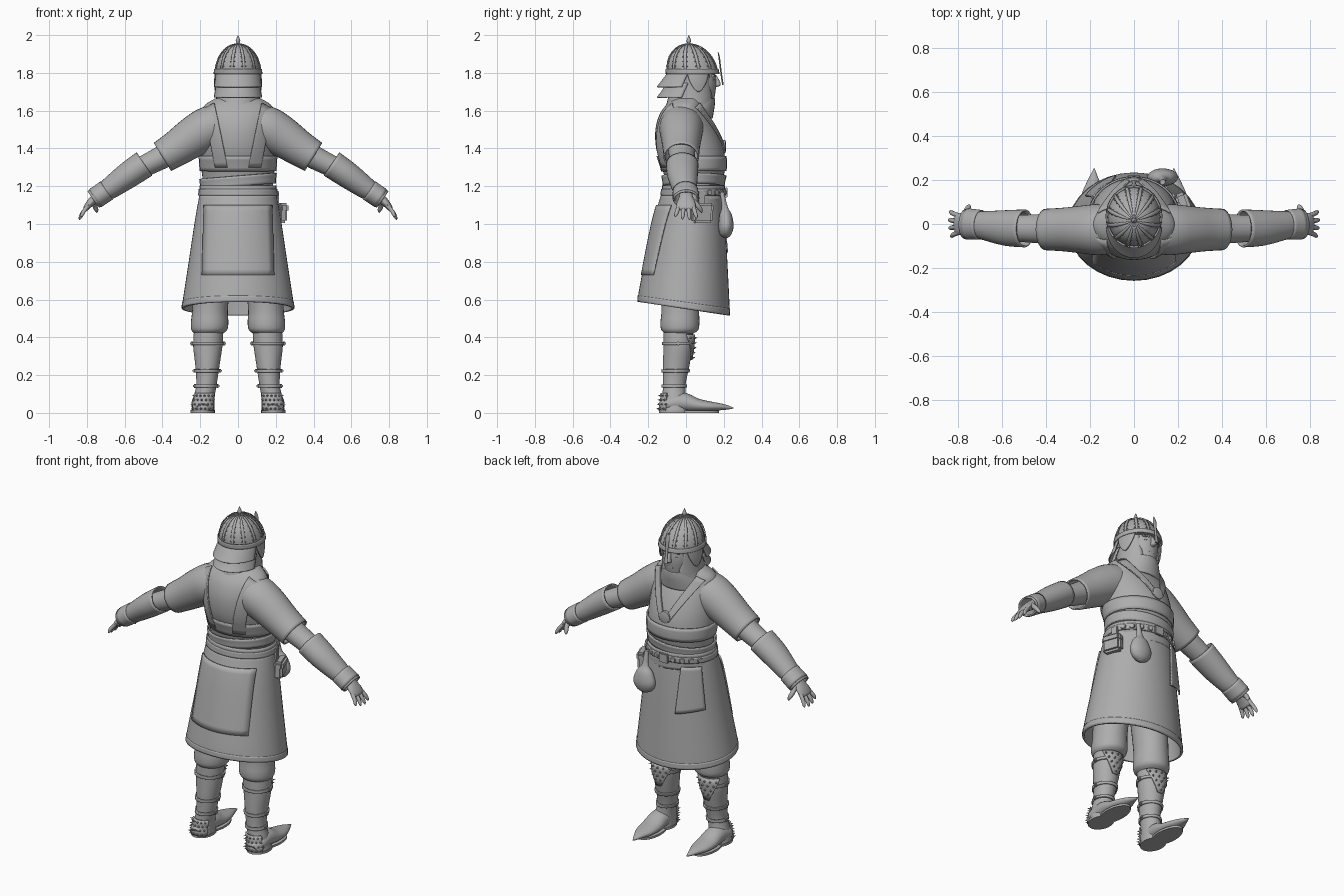
import bpy, bmesh
from math import sin, cos, pi, radians, sqrt
from mathutils import Vector, Matrix

if "Cube" in bpy.data.objects:
    bpy.data.objects.remove(bpy.data.objects["Cube"])

GREY = (0.42, 0.42, 0.42, 1)
clay = bpy.data.materials.new("clay_grey")
clay.use_nodes = True
clay.diffuse_color = GREY
clay.node_tree.nodes["Principled BSDF"].inputs["Base Color"].default_value = GREY
parts = []


def finish(name, bm, mirror=False, thick=0):
    bmesh.ops.recalc_face_normals(bm, faces=bm.faces)
    mesh = bpy.data.meshes.new(name)
    bm.to_mesh(mesh)
    bm.free()
    mesh.materials.append(clay)
    ob = bpy.data.objects.new(name, mesh)
    bpy.context.collection.objects.link(ob)
    if thick:
        mod = ob.modifiers.new("thickness", "SOLIDIFY")
        mod.thickness, mod.offset = thick, 0
    if mirror:
        ob.modifiers.new("mirror", "MIRROR").use_mirror_merge = False
    parts.append(ob)
    return ob


def smooth(rows, k=4):
    """Catmull-Rom through rows of (x, y, z, radius_a, radius_b)."""
    out = []
    for i in range(len(rows) - 1):
        p = [rows[max(0, min(len(rows) - 1, i + d))] for d in (-1, 0, 1, 2)]
        for s in range(k):
            t = s / k
            out.append(tuple(b + t / 2 * (c - a + t * (2*a - 5*b + 4*c - d + t * (3*(b - c) + d - a)))
                             for a, b, c, d in zip(*p)))
    return out + [tuple(rows[-1])]


def loft(name, rows, side=(1, 0, 0), n=32, span=None, flat=False, mirror=False, thick=0, cap=True, k=4):
    """Skin elliptical rings along a path; span gives an open arc in degrees."""
    rows, side = smooth(rows, k), Vector(side)
    bm, rings = bmesh.new(), []
    for i, r in enumerate(rows):
        along = Vector(rows[min(i + 1, len(rows) - 1)][:3]) - Vector(rows[max(i - 1, 0)][:3])
        if flat:
            along = Vector((0, 0, 1))
        s = (side - along.normalized() * side.dot(along.normalized())).normalized()
        up = along.cross(s).normalized()
        a0, a1 = span(i / (len(rows) - 1)) if span else (0, 360)
        m = n + 1 if span else n
        angles = [radians(a0 + (a1 - a0) * j / n) for j in range(m)]
        rings.append([bm.verts.new(Vector(r[:3]) + s * r[3] * cos(a) + up * r[4] * sin(a)) for a in angles])
    for p, q in zip(rings, rings[1:]):
        for j in range(n):
            h = (j + 1) % len(p)
            bm.faces.new((p[j], p[h], q[h], q[j]))
    if cap and not span:
        bm.faces.new(rings[0])
        bm.faces.new(rings[-1])
    return finish(name, bm, mirror, thick)


def at(rows, z):
    for p, q in zip(rows, rows[1:]):
        if min(p[2], q[2]) <= z <= max(p[2], q[2]) and p[2] != q[2]:
            t = (z - p[2]) / (q[2] - p[2])
            return [a + (b - a) * t for a, b in zip(p, q)]
    return list(min(rows[0], rows[-1], key=lambda r: abs(r[2] - z)))


def on(rows, deg, z, off=0):
    x, y, _, a, b = at(rows, z)
    return Vector((x + (a + off) * cos(radians(deg)), y + (b + off) * sin(radians(deg)), z))


def band(name, rows, z0, z1, off, span=None, mirror=False):
    """Belt-like strip hugging a vertical form."""
    ring = []
    for i in range(5):
        x, y, z, a, b = at(rows, z0 + (z1 - z0) * i / 4)
        ring.append((x, y, z, a + off, b + off))
    return loft(name, ring, flat=True, span=span, mirror=mirror, thick=0.008, cap=False, k=1)


def patch(name, rows, corners, facing, off, mirror=False, n=12):
    """Four (x, z) corners laid onto the front (+1) or back (-1) of a form."""
    bm = bmesh.new()
    a, b, c, d = [Vector(p) for p in corners]
    grid = []
    for i in range(n + 1):
        row = []
        for j in range(n + 1):
            x, z = a.lerp(b, i / n).lerp(d.lerp(c, i / n), j / n)
            cx, cy, _, rx, ry = at(rows, z)
            y = cy + facing * (ry + off) * sqrt(max(0, 1 - ((x - cx) / (rx + off)) ** 2))
            row.append(bm.verts.new((x, y, z)))
        grid.append(row)
    for p, q in zip(grid, grid[1:]):
        for j in range(n):
            bm.faces.new((p[j], p[j + 1], q[j + 1], q[j]))
    return finish(name, bm, mirror, 0.008)


def studs(name, places, r, h, mirror=False, tip=0):
    bm = bmesh.new()
    for pos, out in places:
        turn = Vector(out).to_track_quat("Z", "Y").to_matrix().to_4x4()
        bmesh.ops.create_cone(bm, cap_ends=True, segments=6, radius1=r, radius2=tip, depth=h,
                              matrix=Matrix.Translation(pos) @ turn @ Matrix.Translation((0, 0, h / 2)))
    return finish(name, bm, mirror)


def box(name, pos, size, turn=0, mirror=False):
    bm = bmesh.new()
    bmesh.ops.create_cube(bm, size=1, matrix=Matrix.Translation(pos) @ Matrix.Rotation(radians(turn), 4, "Z")
                          @ Matrix.Diagonal((*size, 1)))
    bmesh.ops.bevel(bm, geom=bm.edges[:], offset=min(size) * 0.25, segments=2, affect="EDGES")
    return finish(name, bm, mirror)


# Tunic torso
torso = [(0, .03, 1.06, .195, .155), (0, .04, 1.2, .185, .148), (0, .04, 1.3, .195, .167), (0, .02, 1.4, .2, .178),
         (0, 0, 1.5, .2, .162), (0, -.01, 1.58, .195, .13), (0, -.005, 1.63, .175, .1), (0, .01, 1.665, .12, .08)]
loft("torso", torso, flat=True, n=40)
torso = smooth(torso)
band("chest_band", torso, 1.28, 1.36, .006)
patch("back_straps", torso, [(.055, 1.3), (.12, 1.3), (.18, 1.61), (.125, 1.64)], -1, .008, True)
patch("front_straps", torso, [(-.005, 1.39), (.03, 1.39), (.165, 1.62), (.12, 1.64)], 1, .008, True)
loft("medallion", [(0, .19, 1.41, .035, .035), (0, .208, 1.41, .035, .035), (0, .212, 1.41, .022, .022)], k=1)

# Sash, belt and fittings
for i, z in enumerate((1.1, 1.15, 1.2)):
    ob = band(f"sash_fold_{i + 1}", torso, z, z + .055, .012 + .003 * (i % 2))
    for v in ob.data.vertices:
        v.co.z += v.co.x * .08 * (i - 1)
band("belt", torso, 1.15, 1.185, .02)
box("buckle", (0, .213, 1.167), (.06, .014, .055))
studs("belt_plates", [(on(torso, d, 1.167, .02), (cos(radians(d)), sin(radians(d)), 0))
                      for d in range(30, 151, 15)], .018, .01, tip=.014)

# Skirt with tilted hem, apron and cloth
skirt = [(0, .033, 1.16, .197, .157), (0, .018, 1.02, .222, .183), (0, .002, .8, .255, .212),
         (0, -.01, .61, .284, .234), (0, -.012, .55, .292, .238)]


def tilt_hem(ob):
    for v in ob.data.vertices:
        v.co.z -= .15 * v.co.y * max(0, min(1, (1.1 - v.co.z) / .55))


tilt_hem(loft("skirt", skirt, flat=True, n=48, thick=.012, cap=False))
skirt = smooth(skirt)
tilt_hem(band("hem_trim", skirt, .552, .585, .004))
patch("back_apron", skirt, [(-.19, .73), (.19, .73), (.18, 1.1), (-.18, 1.1)], -1, .012)
patch("hanging_cloth", skirt, [(-.22, .88), (-.08, .85), (-.1, 1.13), (-.19, 1.13)], 1, .018)

# Belt pouches
loft("round_flask", [(.13, .19, 1.17, .012, .012), (.13, .205, 1.09, .02, .016), (.13, .21, 1.05, .05, .032),
                     (.13, .212, .99, .07, .04), (.13, .21, .945, .05, .03), (.13, .21, .925, .01, .01)], n=24, flat=True)
box("square_pouch", (.222, .085, 1.055), (.05, .11, .1), 20)
box("pouch_flap", (.228, .087, 1.085), (.052, .115, .05), 20)
box("pouch_loop", (.205, .08, 1.13), (.016, .04, .09), 20)

# Arms
Y = (0, 1, 0)
loft("sleeves", [(.06, -.02, 1.535, .1, .1), (.15, -.025, 1.51, .112, .11), (.23, -.025, 1.465, .105, .105),
                 (.32, -.025, 1.405, .095, .092), (.4, -.025, 1.355, .09, .083)], Y, mirror=True, thick=.008, cap=False)
loft("upper_arms", [(.3, -.022, 1.42, .075, .07), (.4, -.022, 1.355, .068, .062), (.53, -.02, 1.29, .06, .055)], Y, mirror=True)
loft("bracers", [(.495, -.02, 1.318, .082, .07), (.58, -.018, 1.26, .077, .066), (.67, -.008, 1.195, .063, .055),
                 (.705, -.003, 1.172, .058, .049), (.765, 0, 1.13, .064, .05)], Y, mirror=True, thick=.008, cap=False)
loft("bracer_cuffs", [(.695, -.003, 1.178, .064, .055), (.755, 0, 1.137, .068, .054)], Y, mirror=True, thick=.006, cap=False)
loft("palms", [(.68, 0, 1.19, .035, .03), (.745, 0, 1.145, .036, .026), (.785, 0, 1.108, .05, .02),
               (.805, 0, 1.082, .047, .015), (.81, 0, 1.075, .03, .008)], Y, 20, mirror=True)
for name, y, reach in (("index", .036, .9), ("middle", .012, 1), ("ring", -.012, .95), ("little", -.036, .8)):
    loft(f"{name}_fingers", [(.79, y, 1.1, .012, .012), (.79 + .032 * reach, y * 1.3, 1.1 - .04 * reach, .011, .011),
                             (.79 + .045 * reach, y * 1.5, 1.1 - .065 * reach, .009, .009),
                             (.79 + .05 * reach, y * 1.55, 1.1 - .078 * reach, .003, .003)], Y, 10, mirror=True)
loft("thumbs", [(.755, .03, 1.13, .018, .015), (.758, .06, 1.1, .014, .013), (.75, .078, 1.075, .011, .011),
                (.747, .084, 1.06, .003, .003)], n=10, mirror=True)

# Head and face
loft("head", [(0, .07, 1.6, .02, .02), (0, .08, 1.625, .05, .06), (0, .07, 1.68, .077, .083), (0, .06, 1.75, .09, .1),
              (0, .05, 1.82, .09, .1)], flat=True)
loft("nose", [(0, .155, 1.785, .008, .008), (0, .163, 1.755, .012, .016), (0, .165, 1.735, .016, .018),
              (0, .155, 1.725, .008, .008)], n=12, flat=True)
box("lips", (0, .147, 1.695), (.044, .016, .014))
box("brows", (.036, .147, 1.785), (.045, .014, .012), -15, True)
box("eyes", (.036, .147, 1.762), (.024, .01, .009), -15, True)
loft("hood", [(0, .03, 1.81, .108, .11), (0, .03, 1.72, .107, .112), (0, .025, 1.65, .112, .118), (0, .01, 1.6, .13, .12)],
     flat=True, span=lambda t: (128 - 22 * t, 412 + 22 * t), thick=.012)
loft("neck_wrap", [(0, .045, 1.665, .095, .102), (0, .035, 1.635, .108, .112), (0, .02, 1.6, .125, .122),
                   (0, .005, 1.56, .14, .13)], flat=True, thick=.012, cap=False)

# Helmet
dome = [(0, .035 - .02 * sin(a), 1.795 + .155 * sin(a), max(.12 * cos(a), .002), max(.134 * cos(a), .002))
        for a in [pi / 2 * i / 10 for i in range(11)]]
loft("helmet_dome", dome, flat=True, k=2)
band("helmet_rim", dome, 1.795, 1.82, .005)
top = [(x, y, z + .004, a + .004, b + .004) for x, y, z, a, b in dome]
rivets = []
for i in range(12):
    d = i * 30 + 15
    loft(f"helmet_rib_{i + 1}", top, flat=True, n=2, span=lambda t: (d - 2 - 6 * t, d + 2 + 6 * t), thick=.004, k=1)
    rivets += [(on(dome, e, z, .002), (cos(radians(e)), sin(radians(e)), .4))
               for e in (d - 5, d + 5) for z in (1.835, 1.86, 1.885, 1.91)]
studs("helmet_rivets", rivets, .004, .006, tip=.002)
loft("helmet_spike", [(0, .015, 1.94, .022, .022), (0, .015, 1.955, .008, .008), (0, .015, 1.97, .012, .012),
                      (0, .015, 2, .001, .001)], n=16, flat=True)
loft("nose_guard", [(0, .17, 1.91, .002, .002), (0, .176, 1.88, .013, .004), (0, .182, 1.83, .009, .004),
                    (0, .19, 1.77, .009, .004), (0, .196, 1.735, .014, .004)], n=12)
loft("ear_flaps", [(0, .035, 1.8, .12, .13), (0, .035, 1.75, .123, .128), (0, .035, 1.7, .12, .125)],
     flat=True, n=10, span=lambda t: (14 - 24 * (1 - t * t) - 2, 14 + 24 * (1 - t * t) + 2), mirror=True, thick=.007)
for i, z in enumerate((1.8, 1.745)):
    loft(f"neck_guard_{i + 1}", [(0, .03, z, .116, .125 + .008 * i), (0, .01, z - .045, .121, .138),
                                 (0, 0, z - .075, .126, .152)], flat=True, n=24,
         span=lambda t: (188, 352), thick=.007)

# Trousers and boots
loft("trousers", [(.13, -.03, .78, .1, .11), (.147, -.03, .56, .094, .1), (.15, -.032, .48, .099, .103),
                  (.152, -.033, .44, .095, .098), (.155, -.036, .42, .075, .075)], flat=True, mirror=True)
boot = [(.155, -.04, .44, .078, .078), (.16, -.042, .35, .077, .077), (.162, -.052, .25, .064, .07),
        (.167, -.062, .15, .054, .06), (.18, -.062, .08, .056, .064), (.187, -.06, .005, .062, .078)]
loft("boot_shafts", boot, flat=True, mirror=True)
boot = smooth(boot)
loft("boot_feet", [(.187, -.135, .03, .03, .022), (.187, -.1, .045, .056, .042), (.187, -.02, .056, .058, .052),
                   (.187, .06, .04, .06, .036), (.186, .13, .034, .052, .026), (.184, .185, .032, .032, .018),
                   (.182, .225, .028, .014, .01), (.18, .252, .026, .002, .002)], mirror=True, n=24)
loft("soles", [(.187, -.06, 0, .064, .083), (.187, -.06, .014, .064, .083)], flat=True, mirror=True, k=1)
loft("fore_soles", [(.187, .06, 0, .06, .115), (.187, .06, .012, .06, .115)], flat=True, mirror=True, k=1)
for i, z in enumerate((.36, .215, .135)):
    band(f"boot_straps_{i + 1}", boot, z, z + .016, .004, mirror=True)
    for label, d in (("outer", 0), ("inner", 180)):
        box(f"{label}_strap_knots_{i + 1}", on(boot, d, z + .008, .006), (.022, .02, .02), mirror=True)

# Spiked knee and heel guards
band("knee_guards", boot, .28, .415, .006, lambda t: (90 - 12 - 48 * t, 90 + 12 + 48 * t), True)
band("heel_guards", boot, .012, .105, .006, lambda t: (215, 325), True)
spikes = []
for i in range(5):
    z = .292 + .026 * i
    spikes += [(d, z) for d in [90 + 22 * (j - i / 2) for j in range(i + 1)]]
for i in range(4):
    spikes += [(d + 9 * (i % 2), .022 + .023 * i) for d in range(222, 320, 19)]
studs("boot_spikes", [(on(boot, d, z, .007), (cos(radians(d)), sin(radians(d)), .1)) for d, z in spikes],
      .007, .017, True)

# Smooth shading with sharp edges kept
bpy.ops.object.select_all(action="DESELECT")
for ob in parts:
    ob.select_set(True)
bpy.context.view_layer.objects.active = parts[0]
bpy.ops.object.shade_smooth_by_angle(angle=radians(40))
